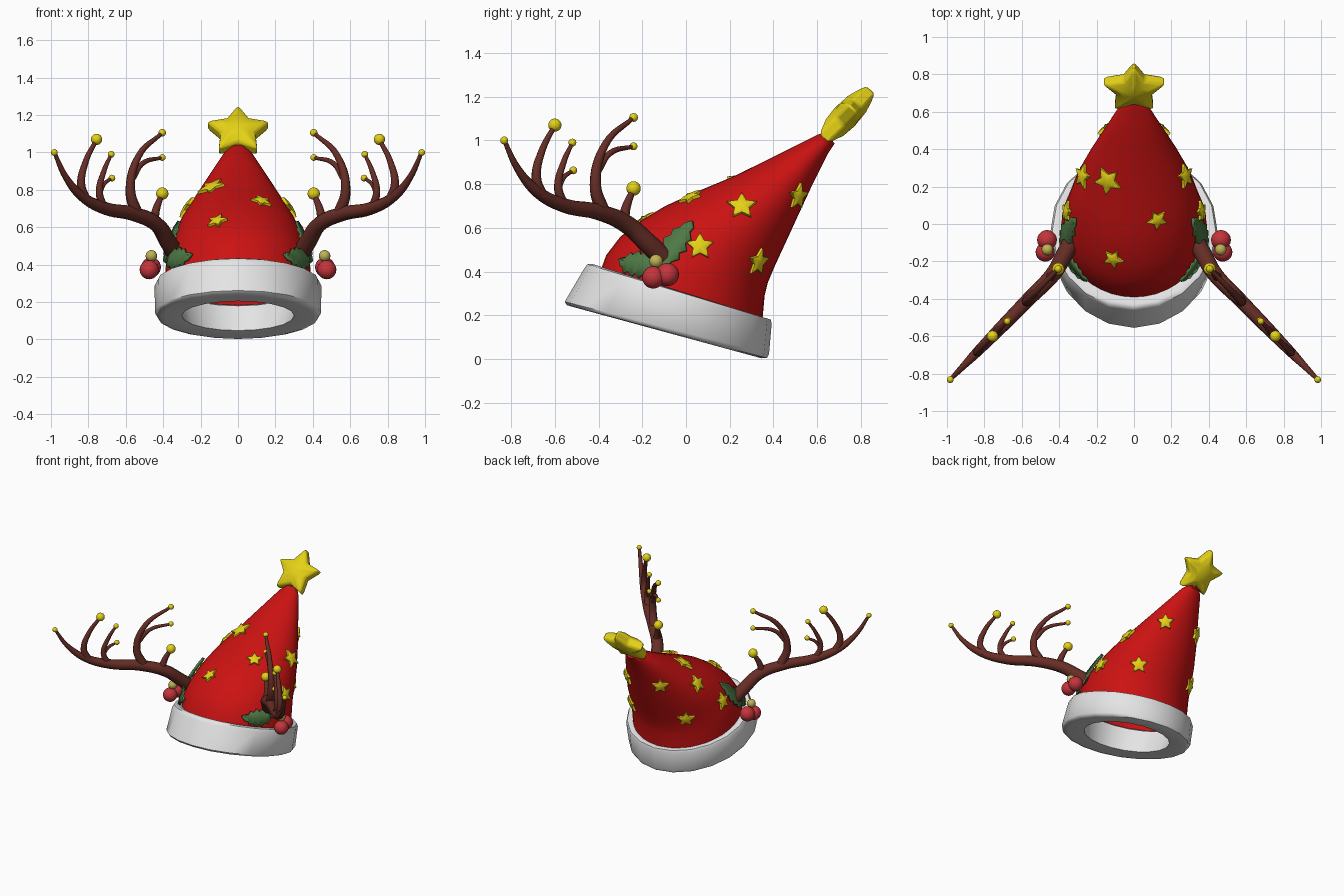
import bpy, bmesh, math
from mathutils import Vector, Matrix
from mathutils.bvhtree import BVHTree

if "Cube" in bpy.data.objects:
    bpy.data.objects.remove(bpy.data.objects["Cube"])


def material(name, rgb):
    m = bpy.data.materials.new(name)
    m.diffuse_color = (*rgb, 1)
    m.use_nodes = True
    m.node_tree.nodes["Principled BSDF"].inputs["Base Color"].default_value = m.diffuse_color
    return m


RED = material("hat red", (0.60, 0.006, 0.006))
WHITE = material("trim white", (0.78, 0.78, 0.78))
GOLD = material("gold yellow", (0.78, 0.64, 0.008))
BROWN = material("antler brown", (0.135, 0.027, 0.019))
GREEN = material("leaf green", (0.075, 0.19, 0.06))
BERRY = material("berry red", (0.55, 0.035, 0.045))
OLIVE = material("berry olive", (0.52, 0.45, 0.09))


def finish(ob, mat, angle=40):
    ob.data.materials.clear()
    ob.data.materials.append(mat)
    bpy.ops.object.select_all(action='DESELECT')
    ob.select_set(True)
    bpy.context.view_layer.objects.active = ob
    bpy.ops.object.shade_smooth_by_angle(angle=math.radians(angle))
    return ob


def mesh_object(name, verts, faces, mat, angle=40):
    me = bpy.data.meshes.new(name)
    me.from_pydata([tuple(v) for v in verts], [], faces)
    bm = bmesh.new()
    bm.from_mesh(me)
    bmesh.ops.recalc_face_normals(bm, faces=bm.faces[:])
    bm.to_mesh(me)
    bm.free()
    ob = bpy.data.objects.new(name, me)
    bpy.context.collection.objects.link(ob)
    return finish(ob, mat, angle)


def loft(rings, n, closed):
    """Rings are (front y, front z, back y, back z, half width)."""
    verts, faces = [], []
    for fy, fz, by, bz, w in rings:
        for i in range(n):
            a = 2 * math.pi * i / n
            c = math.cos(a) / 2
            verts.append((w * math.sin(a), (fy + by) / 2 + c * (fy - by),
                          (fz + bz) / 2 + c * (fz - bz)))
    k = len(rings)
    for r in range(k if closed else k - 1):
        s = (r + 1) % k
        for i in range(n):
            j = (i + 1) % n
            faces.append((r * n + i, r * n + j, s * n + j, s * n + i))
    if not closed:
        faces.append(tuple((k - 1) * n + i for i in range(n)))
    return verts, faces


# Leaning red cone, open underneath
cone_v, cone_f = loft([
    (-0.40, 0.38, 0.35, 0.18, 0.39), (-0.365, 0.475, 0.36, 0.29, 0.388),
    (-0.30, 0.56, 0.375, 0.35, 0.373), (-0.21, 0.63, 0.40, 0.41, 0.352),
    (-0.10, 0.697, 0.427, 0.47, 0.33), (0.02, 0.753, 0.455, 0.53, 0.30),
    (0.224, 0.838, 0.51, 0.65, 0.235), (0.43, 0.94, 0.575, 0.79, 0.155),
    (0.60, 1.025, 0.65, 0.94, 0.08), (0.64, 1.04, 0.68, 0.985, 0.045)], 40, False)
mesh_object("hat_cone", cone_v, cone_f, RED, 60)
surface = BVHTree.FromPolygons([Vector(v) for v in cone_v], cone_f)

# Thick white brim
band_v, band_f = loft([
    (-0.36, 0.38, 0.31, 0.18, 0.345), (-0.38, 0.205, 0.22, 0.048, 0.30),
    (-0.51, 0.236, 0.345, 0.003, 0.405), (-0.545, 0.246, 0.37, 0.004, 0.432),
    (-0.555, 0.262, 0.380, 0.022, 0.444), (-0.465, 0.415, 0.392, 0.160, 0.446),
    (-0.452, 0.433, 0.388, 0.180, 0.436), (-0.43, 0.435, 0.37, 0.185, 0.41)], 20, True)
mesh_object("brim", band_v, band_f, WHITE, 50)


def on_surface(p):
    q, n, _, _ = surface.find_nearest(Vector(p))
    if n.dot(q - Vector((0, 0.2, 0.5))) < 0:
        n = -n
    return q, n


def star(name, centre, normal, up, R, inner, edge, dome):
    n = Vector(normal).normalized()
    u = Vector(up)
    u = (u - n * u.dot(n)).normalized()
    rot = Matrix((u.cross(n), u, n)).transposed()
    verts, faces = [], []
    for s in (1, -1):
        for k, h in ((1, edge), (0.55, edge + 0.75 * (dome - edge))):
            for i in range(10):
                a = math.pi * i / 5
                r = R * k * (inner if i % 2 else 1)
                verts.append((r * math.sin(a), r * math.cos(a), s * h))
        verts.append((0, 0, s * dome))
    for i in range(10):
        j = (i + 1) % 10
        for o in (0, 21):
            faces += [(o + i, o + j, o + 10 + j, o + 10 + i), (o + 10 + i, o + 10 + j, o + 20)]
        faces.append((i, j, 21 + j, 21 + i))
    return mesh_object(name, [Vector(centre) + rot @ Vector(v) for v in verts], faces, GOLD, 35)


# Puffy star on the tip
top = star("tip_star", (0, 0.727, 1.108), (0, -0.72, 0.69), (0, 0.69, 0.72), 0.176, 0.56, 0.03, 0.062)
bev = top.modifiers.new("soft_edge", 'BEVEL')
bev.width, bev.segments, bev.limit_method = 0.012, 2, 'ANGLE'

# Small stars scattered on the cone
spots = [(-0.14, 0.23, 0.815, 0.08), (0.12, 0.03, 0.72, 0.058), (-0.11, -0.185, 0.63, 0.058)]
for s in (1, -1):
    spots += [(s * 0.26, 0.255, 0.69, 0.07), (s * 0.36, 0.064, 0.516, 0.066),
              (s * 0.15, 0.525, 0.74, 0.063), (s * 0.24, 0.34, 0.44, 0.066)]
for x, y, z, r in spots:
    q, n = on_surface((x, y, z))
    star("small_star", q + n * 0.004, n, (0, 0, 1), r, 0.5, 0.008, 0.02)


def tube(name, pts):
    cu = bpy.data.curves.new(name, 'CURVE')
    cu.dimensions = '3D'
    cu.bevel_depth, cu.bevel_resolution = 1.0, 3
    cu.resolution_u, cu.use_fill_caps = 6, True
    sp = cu.splines.new('BEZIER')
    sp.bezier_points.add(len(pts) - 1)
    for b, (co, r) in zip(sp.bezier_points, pts):
        b.co, b.radius = co, r
        b.handle_left_type = b.handle_right_type = 'AUTO'
    ob = bpy.data.objects.new(name, cu)
    bpy.context.collection.objects.link(ob)
    bpy.ops.object.select_all(action='DESELECT')
    ob.select_set(True)
    bpy.context.view_layer.objects.active = ob
    bpy.ops.object.convert(target='MESH')
    finish(bpy.context.view_layer.objects.active, BROWN, 60)


def ball(name, co, r, mat):
    bpy.ops.mesh.primitive_uv_sphere_add(segments=20, ring_count=12, radius=r, location=co)
    ob = bpy.context.object
    ob.name = name
    finish(ob, mat, 60)


def antler_point(y, z, s):
    return Vector((s * (0.405 + 0.975 * (-y - 0.24)), y, z))


# Tines: points (y, z) in the antler plane, start radius, end radius, ball radius
tines = [
    ([(-0.66, 0.745), (-0.685, 0.83), (-0.66, 0.95), (-0.60, 1.07)], 0.028, 0.011, 0.030),
    ([(-0.56, 0.70), (-0.585, 0.79), (-0.56, 0.90), (-0.52, 0.99)], 0.024, 0.009, 0.018),
    ([(-0.585, 0.78), (-0.56, 0.83), (-0.516, 0.863)], 0.015, 0.008, 0.018),
    ([(-0.38, 0.67), (-0.415, 0.80), (-0.37, 0.98), (-0.24, 1.105)], 0.034, 0.010, 0.020),
    ([(-0.405, 0.86), (-0.35, 0.94), (-0.24, 0.973)], 0.019, 0.009, 0.018),
    ([(-0.29, 0.60), (-0.275, 0.69), (-0.24, 0.78)], 0.030, 0.013, 0.033)]


def leaf(name, base, tip, width, s):
    """Spiky leaf of two strips beside a midrib, laid on the cone."""
    base, tip = Vector(base), Vector(tip)
    n = on_surface((base + tip) / 2)[1]
    axis = tip - base
    side = axis.cross(n).normalized()
    steps = 10
    verts, faces = [], []
    for i in range(steps + 1):
        t = i / steps
        w = width * math.sin(math.pi * min(1, 0.08 + 0.92 * t)) ** 0.7 * (1 if i % 2 else 0.68)
        for k in (-1, 0, 1):
            q, m = on_surface(base + axis * t + side * w * k)
            p = q + m * (0.022 if k else 0.014)
            verts.append((s * p.x, p.y, p.z))
    for i in range(steps):
        a = 3 * i
        faces += [(a, a + 1, a + 4, a + 3), (a + 1, a + 2, a + 5, a + 4)]
    ob = mesh_object(name, verts, faces, GREEN, 40)
    sol = ob.modifiers.new("thickness", 'SOLIDIFY')
    sol.thickness, sol.offset = 0.014, 0


for s, label in ((1, "right"), (-1, "left")):
    # Antler beam and tines with gold balls
    beam = [(Vector((s * 0.33, -0.09, 0.45)), 0.048), (Vector((s * 0.375, -0.17, 0.525)), 0.046)]
    beam += [(antler_point(y, z, s), r) for y, z, r in (
        (-0.27, 0.615, 0.042), (-0.40, 0.672, 0.038), (-0.55, 0.70, 0.034),
        (-0.68, 0.765, 0.027), (-0.77, 0.87, 0.017), (-0.832, 1.0, 0.010))]
    tube(label + "_antler_beam", beam)
    ball(label + "_antler_ball", beam[-1][0], 0.018, GOLD)
    for pts, r0, r1, rb in tines:
        k = len(pts) - 1
        path = [(antler_point(y, z, s), r0 + (r1 - r0) * i / k) for i, (y, z) in enumerate(pts)]
        tube(label + "_antler_tine", path)
        ball(label + "_antler_ball", path[-1][0], rb, GOLD)
    # Holly leaves and berries
    leaf(label + "_holly_leaf_front", (0.40, -0.15, 0.425), (0.30, -0.365, 0.475), 0.072, s)
    leaf(label + "_holly_leaf_back", (0.40, -0.13, 0.42), (0.33, 0.025, 0.64), 0.066, s)
    ball(label + "_holly_berry", (s * 0.475, -0.15, 0.373), 0.051, BERRY)
    ball(label + "_holly_berry", (s * 0.465, -0.085, 0.386), 0.053, BERRY)
    ball(label + "_holly_small_berry", (s * 0.463, -0.137, 0.447), 0.031, OLIVE)
